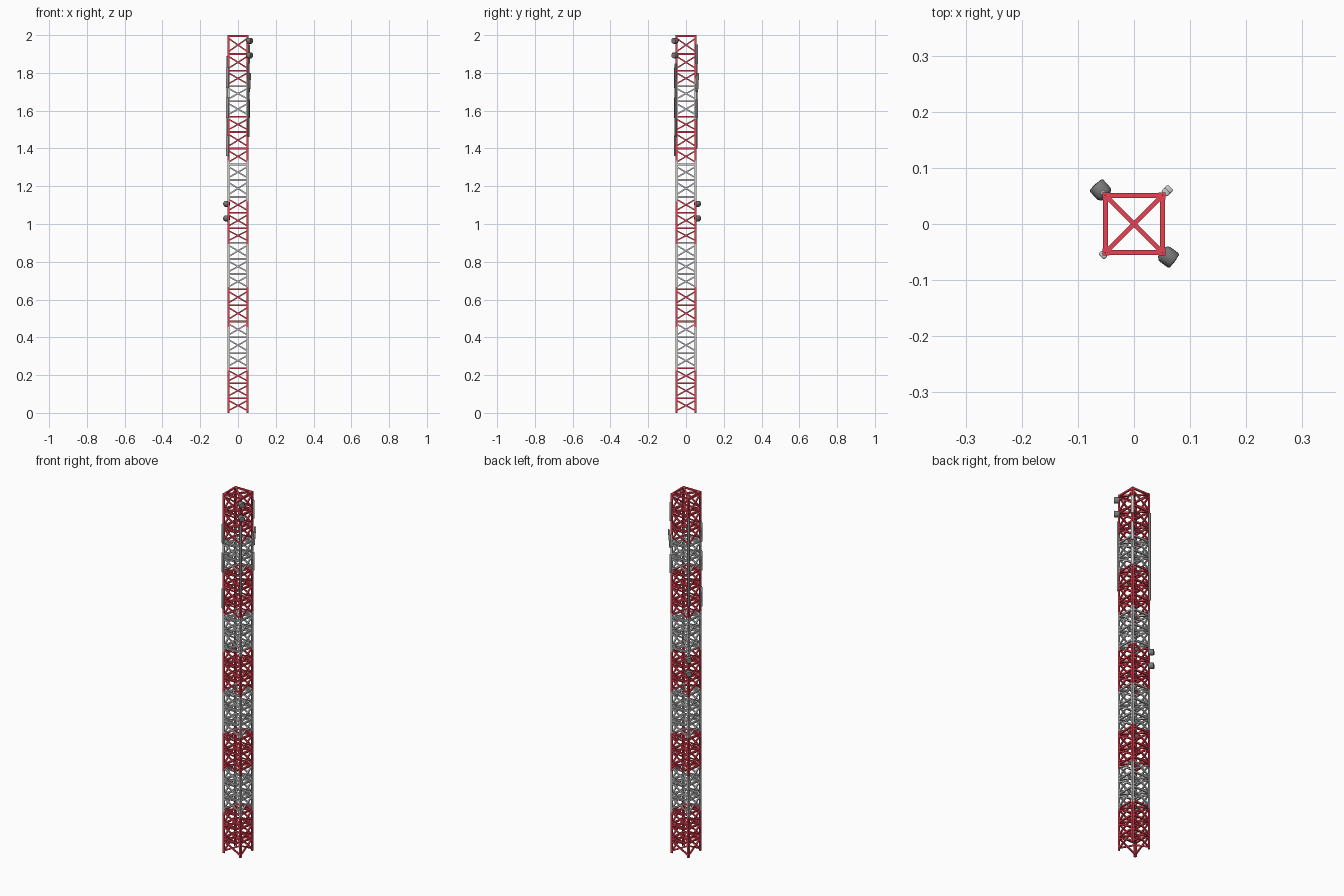
import bpy, bmesh, math
from mathutils import Vector, Matrix

if "Cube" in bpy.data.objects:
    bpy.data.objects.remove(bpy.data.objects["Cube"])

HALF = 0.051
LEVELS = [0, .078, .157, .236, .316, .4, .484, .57, .655, .735, .815, .9, .977,
          1.06, 1.143, 1.233, 1.315, 1.4, 1.487, 1.567, 1.65, 1.73, 1.812, 1.9, 1.9955]
BANDS = [0, .225, .455, .667, .895, 1.12, 1.335, 1.557, 1.77, 2.0]
CORNERS = [(-HALF, -HALF), (HALF, -HALF), (HALF, HALF), (-HALF, HALF)]


def material(name, *rgb):
    m = bpy.data.materials.new(name)
    m.diffuse_color = (*rgb, 1)
    m.use_nodes = True
    m.node_tree.nodes["Principled BSDF"].inputs["Base Color"].default_value = m.diffuse_color
    return m


red = material("red_paint", 0.80, 0.055, 0.085)
dark = material("dark_grey", 0.2, 0.2, 0.2)
mid = material("mid_grey", 0.35, 0.35, 0.35)


def is_red(z):
    return sum(z > b for b in BANDS[1:]) % 2 == 0


def box(bm, centre, size):
    bmesh.ops.create_cube(bm, size=1, matrix=Matrix.Translation(centre) @ Matrix.Diagonal((*size, 1)))


def bar(bm, a, b, w):
    # square bar between two points, one face kept vertical
    a, b = Vector(a), Vector(b)
    d = b - a
    m = Matrix.Translation((a + b) / 2) @ d.to_track_quat('Z', 'Y').to_matrix().to_4x4()
    bmesh.ops.create_cube(bm, size=1, matrix=m @ Matrix.Diagonal((w, w, d.length, 1)))


def finish(bm, name, mat=None, smooth=False):
    me = bpy.data.meshes.new(name)
    bm.to_mesh(me)
    bm.free()
    ob = bpy.data.objects.new(name, me)
    bpy.context.collection.objects.link(ob)
    if mat:
        me.materials.append(mat)
    if smooth:
        bpy.context.view_layer.objects.active = ob
        ob.select_set(True)
        bpy.ops.object.shade_smooth_by_angle(angle=math.radians(50))
        ob.select_set(False)
    return ob


# Corner legs: angle sections split into painted bands
for i, (z0, z1) in enumerate(zip(BANDS, BANDS[1:])):
    bm = bmesh.new()
    for x, y in CORNERS:
        sx, sy = math.copysign(1, x), math.copysign(1, y)
        zc, h, e = (z0 + z1) / 2, z1 - z0, 0.056
        box(bm, (sx * (e - .006), sy * (e - .002), zc), (.012, .004, h))
        box(bm, (sx * (e - .002), sy * (e - .008), zc), (.004, .008, h))
    finish(bm, f"legs_band_{i + 1}", red if i % 2 == 0 else None)

# Lattice: face cross braces, level rings and plan diagonals
frames = {True: bmesh.new(), False: bmesh.new()}
for lo, hi in zip(LEVELS, LEVELS[1:]):
    bm = frames[is_red((lo + hi) / 2)]
    a, b = lo + 0.012, hi - 0.012
    for k in range(4):
        p, q = CORNERS[k], CORNERS[(k + 1) % 4]
        bar(bm, (*p, a), (*q, b), 0.0075)
        bar(bm, (*q, a), (*p, b), 0.0075)
    bm = frames[is_red(hi - 0.012)]
    for k in range(4):
        bar(bm, (*CORNERS[k], hi), (*CORNERS[(k + 1) % 4], hi), 0.0088)
    for k in range(2):
        bar(bm, (*CORNERS[k], hi), (*CORNERS[k + 2], hi), 0.0088)
finish(frames[True], "lattice_red", red)
finish(frames[False], "lattice_grey")


# Drum antennas: domed barrel pointing outward from a leg
def drum(name, corner, angle, z):
    prof = [(0, 0), (.010, 0), (.015, .005), (.016, .009), (.016, .026), (.014, .029), (0, .030)]
    bm = bmesh.new()
    vs = [bm.verts.new((r, 0, h)) for r, h in prof]
    es = [bm.edges.new(e) for e in zip(vs, vs[1:])]
    bmesh.ops.spin(bm, geom=vs + es, cent=(0, 0, 0), axis=(0, 0, 1), angle=2 * math.pi, steps=20)
    bmesh.ops.remove_doubles(bm, verts=bm.verts, dist=1e-5)
    bmesh.ops.recalc_face_normals(bm, faces=bm.faces)
    d = Vector((math.cos(angle), math.sin(angle), 0))
    base = Vector((*corner, z)) - d * 0.003
    bm.transform(Matrix.Translation(base) @ d.to_track_quat('Z', 'Y').to_matrix().to_4x4())
    finish(bm, name, dark, True)


for i, z in enumerate((1.97, 1.893)):
    drum(f"upper_drum_{i + 1}", CORNERS[1], math.radians(-36), z)
for i, z in enumerate((1.107, 1.03)):
    drum(f"lower_drum_{i + 1}", CORNERS[3], math.radians(132), z)


# Panel antennas strapped to the legs
def panel(name, corner, z0, z1, tilt=0.0, out=0.006, w=0.014, t=0.009, mat=None):
    bm = bmesh.new()
    bmesh.ops.create_cube(bm, size=1, matrix=Matrix.Diagonal((t, w, z1 - z0, 1)))
    bmesh.ops.bevel(bm, geom=bm.edges[:], offset=0.002, segments=2, affect='EDGES', profile=0.5)
    d = Vector((*corner, 0)).normalized()
    pos = Vector((*corner, (z0 + z1) / 2)) + d * out
    bm.transform(Matrix.Translation(pos) @ Matrix.Rotation(math.atan2(d.y, d.x), 4, 'Z')
                 @ Matrix.Rotation(tilt, 4, 'Y'))
    finish(bm, name, mat, True)


for i, (z0, z1, tilt, out) in enumerate([(1.85, 1.95, 0, .008), (1.70, 1.80, .08, .012), (1.56, 1.66, 0, .008)]):
    panel(f"back_right_panel_{i + 1}", CORNERS[2], z0, z1, tilt, out)
for i, (z0, z1) in enumerate([(1.72, 1.83), (1.56, 1.67), (1.36, 1.47)]):
    panel(f"front_left_panel_{i + 1}", CORNERS[0], z0, z1)
panel("front_right_long_panel", CORNERS[1], 1.46, 1.85, w=0.010, mat=mid)
panel("back_left_long_panel", CORNERS[3], 1.40, 1.89, w=0.010, mat=mid)
